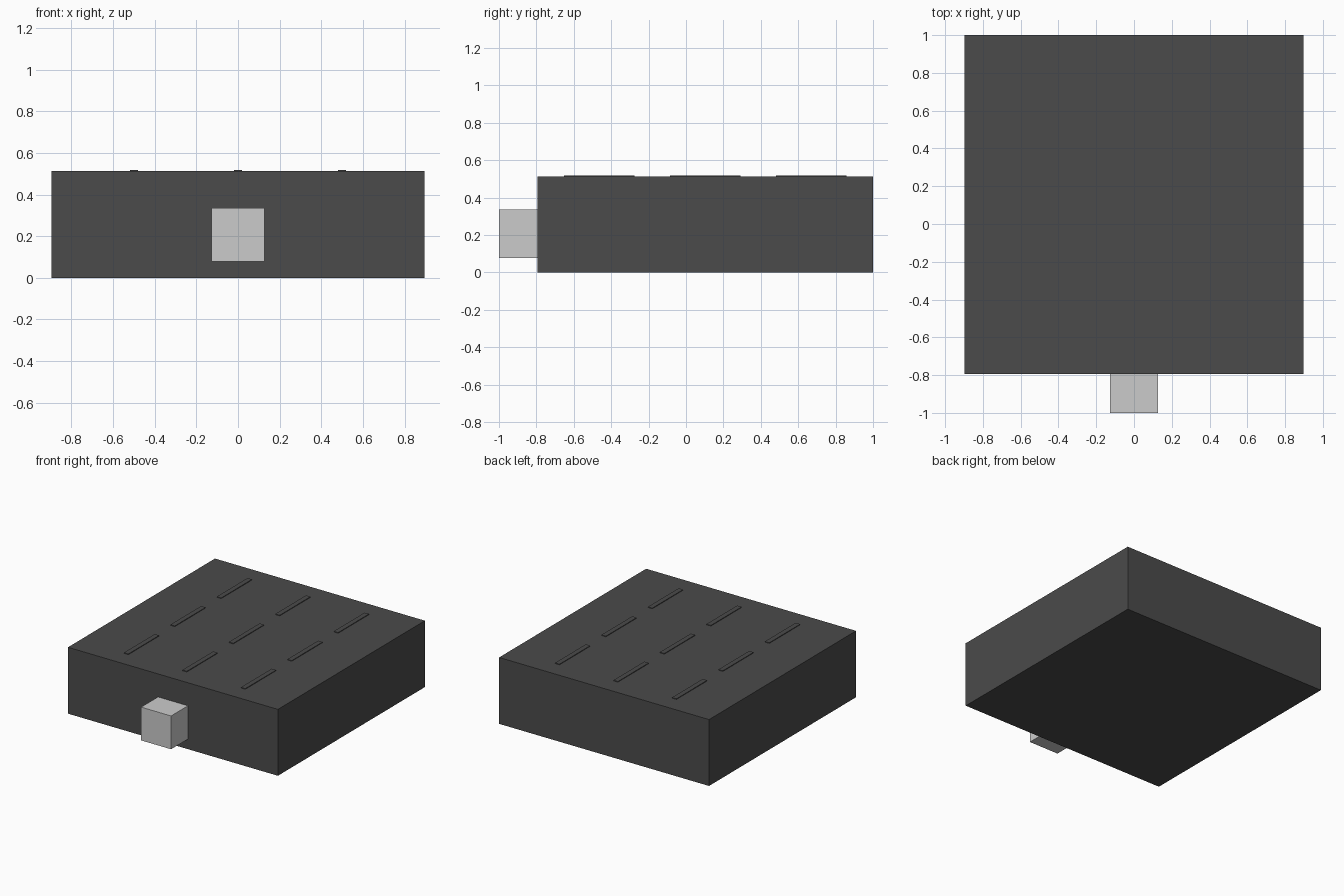
import bpy
import bmesh

if "Cube" in bpy.data.objects:
    bpy.data.objects.remove(bpy.data.objects["Cube"])


def material(name, value):
    m = bpy.data.materials.new(name)
    m.diffuse_color = (value, value, value, 1.0)
    m.use_nodes = True
    m.node_tree.nodes["Principled BSDF"].inputs["Base Color"].default_value = m.diffuse_color
    return m


def box(name, lo, hi, mat):
    """Axis-aligned box between two corners."""
    bm = bmesh.new()
    bmesh.ops.create_cube(bm, size=1.0)
    for v in bm.verts:
        for i in range(3):
            v.co[i] = lo[i] if v.co[i] < 0 else hi[i]
    mesh = bpy.data.meshes.new(name)
    bm.to_mesh(mesh)
    bm.free()
    mesh.materials.append(mat)
    ob = bpy.data.objects.new(name, mesh)
    bpy.context.collection.objects.link(ob)
    return ob


dark = material("dark grey", 0.07)
light = material("light grey", 0.6)

HALF, TOP, MID_Y = 0.897, 0.513, 0.103

# Main housing
box("housing", (-HALF, MID_Y - HALF, 0), (HALF, MID_Y + HALF, TOP), dark)

# Connector block on the front
box("front_connector", (-0.128, -1.0, 0.078), (0.128, MID_Y - HALF, 0.335), light)

# Three by three grid of thin raised strips on top
for col in (-1, 0, 1):
    for row in (-1, 0, 1):
        x, y = col * 0.5, MID_Y + row * 0.567
        box(f"top_strip_{col + 1}_{row + 1}",
            (x - 0.019, y - 0.188, TOP - 0.002),
            (x + 0.019, y + 0.188, TOP + 0.005), dark)
